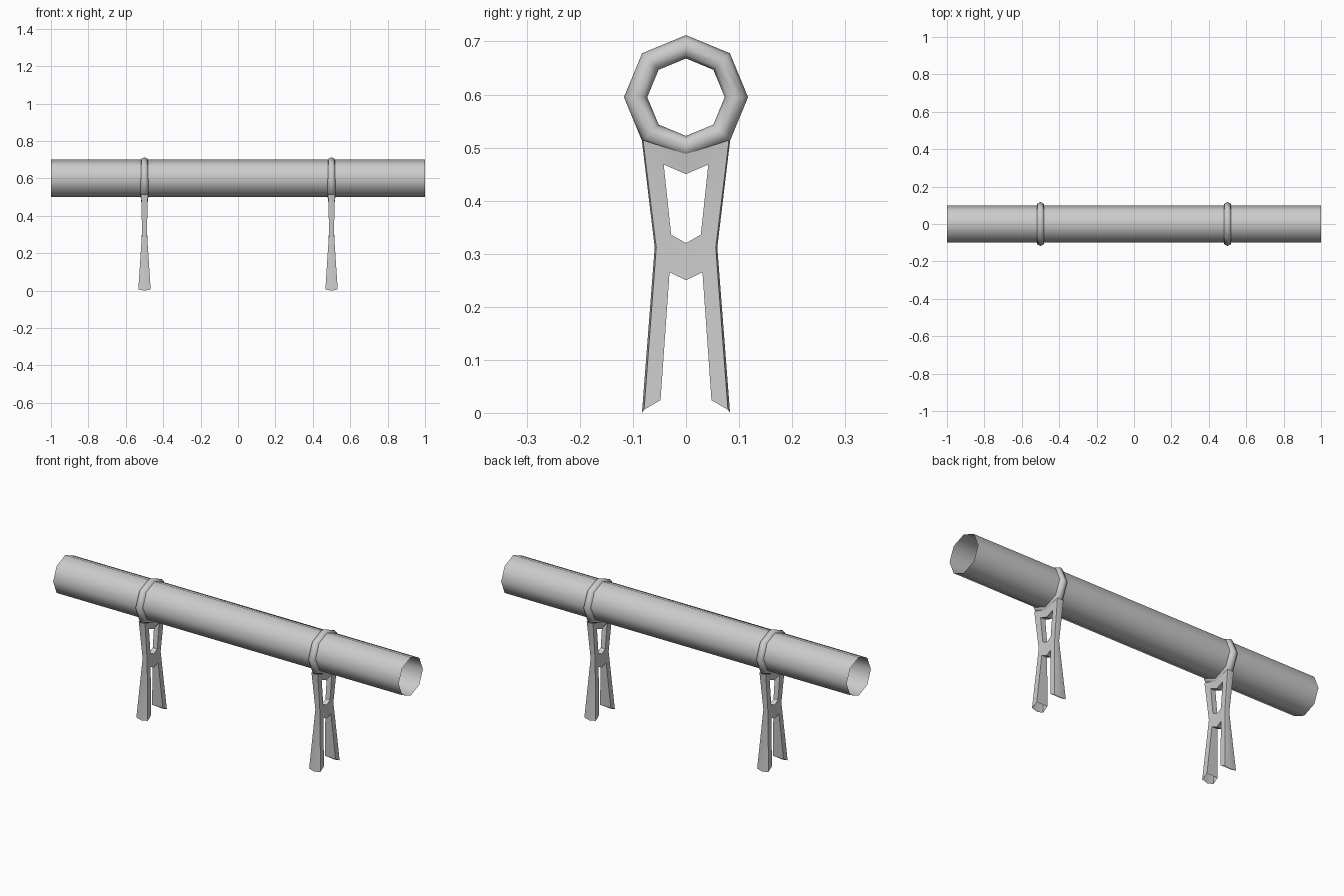
import bpy, bmesh
from math import pi, radians

if "Cube" in bpy.data.objects:
    bpy.data.objects.remove(bpy.data.objects["Cube"])

PIPE_Z = 0.6
SUPPORT_X = 0.5

# Half profile of the stand plate: (y, z, half thickness)
PTS = {
    "a0": (0.0, 0.488, 0.019), "a1": (0.081, 0.514, 0.018),
    "b0": (0.0, 0.45, 0.014), "b1": (0.042, 0.468, 0.014),
    "c0": (0.0, 0.32, 0.013), "c1": (0.028, 0.336, 0.013), "c2": (0.056, 0.312, 0.013),
    "d0": (0.0, 0.25, 0.015), "d1": (0.031, 0.265, 0.016),
    "e1": (0.048, 0.024, 0.031), "e2": (0.079, 0.006, 0.033),
}
PLATE_FACES = ["a0 b0 b1 a1", "a1 b1 c1 c2", "c2 c1 c0 d0 d1", "c2 d1 e1 e2"]
INNER_WALLS = ["b0 b1", "b1 c1", "c1 c0", "d0 d1", "d1 e1"]
RIDGE = {"a1": (0.083, 0.512), "c2": (0.059, 0.312), "e2": (0.083, 0.0)}


def make_stand(name, x):
    bm = bmesh.new()
    front = {k: bm.verts.new((-w, y, z)) for k, (y, z, w) in PTS.items()}
    back = {k: bm.verts.new((w, y, z)) for k, (y, z, w) in PTS.items()}
    ridge = {k: bm.verts.new((0, y, z)) for k, (y, z) in RIDGE.items()}
    # flat sides
    for keys in PLATE_FACES:
        for side in (front, back):
            bm.faces.new([side[k] for k in keys.split()])
    # walls of the window and of the gap between the feet
    for pair in INNER_WALLS:
        p, q = pair.split()
        bm.faces.new([front[p], front[q], back[q], back[p]])
    # ridged outer edge
    for p, q in (("a1", "c2"), ("c2", "e2")):
        for side in (front, back):
            bm.faces.new([side[p], side[q], ridge[q], ridge[p]])
    # second half
    geom = bm.verts[:] + bm.edges[:] + bm.faces[:]
    bmesh.ops.mirror(bm, geom=geom, axis='Y', merge_dist=0.0005)
    bmesh.ops.recalc_face_normals(bm, faces=bm.faces[:])
    mesh = bpy.data.meshes.new(name)
    bm.to_mesh(mesh)
    bm.free()
    ob = bpy.data.objects.new(name, mesh)
    bpy.context.collection.objects.link(ob)
    ob.location.x = x
    bpy.ops.object.select_all(action='DESELECT')
    ob.select_set(True)
    bpy.context.view_layer.objects.active = ob
    bpy.ops.object.shade_smooth_by_angle(angle=radians(30))


# Open eight-sided pipe
bpy.ops.mesh.primitive_cylinder_add(vertices=8, radius=0.1, depth=2, end_fill_type='NOTHING',
                                    location=(0, 0, PIPE_Z), rotation=(0, pi / 2, 0))
bpy.context.object.name = "pipe"
bpy.ops.object.shade_smooth()

# Two clamp rings, each on a forked stand
for side, x in (("left", -SUPPORT_X), ("right", SUPPORT_X)):
    bpy.ops.mesh.primitive_torus_add(major_segments=8, minor_segments=8, major_radius=0.095,
                                     minor_radius=0.022, location=(x, 0, 0.595),
                                     rotation=(0, pi / 2, 0))
    bpy.context.object.name = side + "_clamp_ring"
    bpy.ops.object.shade_smooth()
    make_stand(side + "_stand", x)
